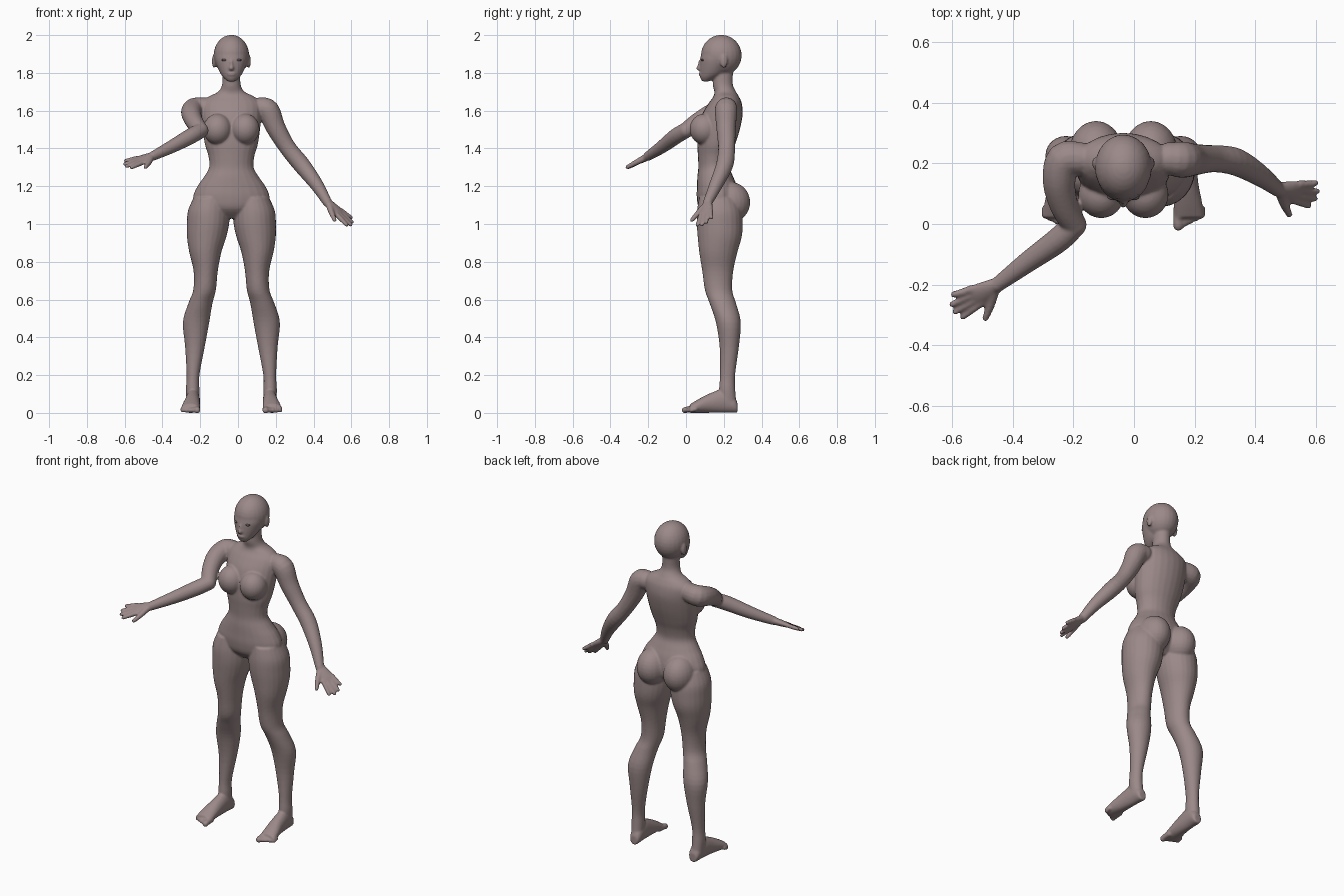
import bpy, bmesh
from math import sin, cos, tau
from mathutils import Vector, Matrix

cube = bpy.data.objects.get("Cube")
if cube:
    bpy.data.objects.remove(cube, do_unlink=True)

MID = -0.035  # x of the body's plane of symmetry
SIDES = (-1, 1)


def material(name, rgb):
    mat = bpy.data.materials.new(name)
    mat.use_nodes = True
    mat.diffuse_color = (*rgb, 1)
    mat.node_tree.nodes["Principled BSDF"].inputs["Base Color"].default_value = (*rgb, 1)
    return mat


skin = material("skin", (0.33, 0.25, 0.25))
fabric = material("dark fabric", (0.125, 0.105, 0.11))

form = bmesh.new()  # overlapping closed volumes, fused into one skin later


def spline(rows, steps=4):
    """Smoothly interpolate rows of numbers."""
    padded = [rows[0], *rows, rows[-1]]
    result = []
    for i in range(len(rows) - 1):
        for step in range(steps):
            t = step / steps
            result.append([
                q + 0.5 * t * (r - p + t * (2 * p - 5 * q + 4 * r - s + t * (3 * (q - r) + s - p)))
                for p, q, r, s in zip(*padded[i:i + 4])])
    return result + [list(rows[-1])]


def loft(rings, sides=24):
    """Skin a closed volume over rings given as centre and two half axes."""
    loops = []
    for centre, u, v in rings:
        loops.append([form.verts.new(centre + u * cos(tau * k / sides) + v * sin(tau * k / sides))
                      for k in range(sides)])
    for low, high in zip(loops, loops[1:]):
        for k in range(sides):
            n = (k + 1) % sides
            form.faces.new((low[k], low[n], high[n], high[k]))
    form.faces.new(loops[0][::-1])
    form.faces.new(loops[-1])


def stack(rows, side=1):
    """Upright volume from rows of height, x centre, half width, front y, back y."""
    loft([(Vector((MID + side * x, (front + back) / 2, z)),
           Vector((w, 0, 0)), Vector((0, (back - front) / 2, 0)))
          for z, x, w, front, back in spline(rows)])


def ball(centre, radii):
    bmesh.ops.create_uvsphere(form, u_segments=24, v_segments=16, radius=1,
                              matrix=Matrix.LocRotScale(Vector(centre), None, Vector(radii)))


def tube(rows):
    """Round-ended limb from rows of x, y, z, radius."""
    path = spline(rows)
    points = [Vector(p[:3]) for p in path]
    rings = []
    for i, p in enumerate(points):
        along = points[min(i + 1, len(points) - 1)] - points[max(i - 1, 0)]
        u = along.cross(Vector((0, 0.2, 1))).normalized()
        v = along.cross(u).normalized()
        rings.append((p, u * path[i][3], v * path[i][3]))
    loft(rings, 16)
    for row in (rows[0], rows[-1]):
        ball(row[:3], [row[3]] * 3)


def hand(wrist, along, thumbward):
    """Palm, four spread fingers and a thumb."""
    wrist, d = Vector(wrist), Vector(along).normalized()
    s = Vector(thumbward)
    s = (s - d * s.dot(d)).normalized()
    n = d.cross(s)
    palm = [(-0.01, 0.023, 0.021), (0.04, 0.034, 0.019), (0.08, 0.041, 0.015), (0.098, 0.036, 0.011)]
    loft([(wrist + d * t, s * w, n * h) for t, w, h in spline(palm)])

    def digit(*steps):
        tube([(*(wrist + d * t + s * w), r) for t, w, r in steps])

    for i, reach in zip((-1.5, -0.5, 0.5, 1.5), (0.145, 0.168, 0.175, 0.162)):
        digit((0.08, i * 0.02, 0.013), (0.12, i * 0.024, 0.0125), (reach, i * 0.029, 0.01))
    digit((0.02, 0.012, 0.018), (0.06, 0.052, 0.015), (0.1, 0.085, 0.011))


# Torso and neck
stack([
    (1.03, 0, 0.08, 0.12, 0.22), (1.08, 0, 0.18, 0.07, 0.27), (1.14, 0, 0.203, 0.057, 0.28),
    (1.20, 0, 0.18, 0.058, 0.27), (1.25, 0, 0.145, 0.06, 0.25), (1.30, 0, 0.118, 0.065, 0.232),
    (1.36, 0, 0.122, 0.063, 0.24), (1.42, 0, 0.14, 0.06, 0.26), (1.50, 0, 0.152, 0.065, 0.285),
    (1.58, 0, 0.158, 0.085, 0.3), (1.64, 0, 0.155, 0.12, 0.295), (1.675, 0, 0.12, 0.145, 0.28),
    (1.70, 0, 0.07, 0.15, 0.265), (1.74, 0, 0.049, 0.142, 0.248), (1.82, 0, 0.046, 0.145, 0.25)])

# Head: skull, face, nose, lips
ball((MID, 0.187, 1.893), (0.094, 0.108, 0.108))
stack([
    (1.755, 0, 0.02, 0.086, 0.12), (1.775, 0, 0.042, 0.075, 0.17), (1.80, 0, 0.06, 0.073, 0.21),
    (1.84, 0, 0.078, 0.073, 0.24), (1.88, 0, 0.087, 0.076, 0.25), (1.93, 0, 0.08, 0.09, 0.25)])
ball((MID, 0.074, 1.825), (0.014, 0.021, 0.014))
ball((MID, 0.081, 1.845), (0.01, 0.018, 0.03))
ball((MID, 0.08, 1.793), (0.024, 0.014, 0.01))

for side in SIDES:
    ball((MID + side * 0.092, 0.2, 1.862), (0.011, 0.02, 0.036))       # ear
    ball((MID + side * 0.073, 0.097, 1.502), (0.076, 0.078, 0.082))    # breast
    ball((MID + side * 0.09, 0.232, 1.115), (0.09, 0.108, 0.108))      # buttock
    ball((MID + side * 0.142, 0.135, 0.67), (0.04, 0.038, 0.045))      # kneecap

    # Leg
    stack([
        (1.14, 0.11, 0.09, 0.07, 0.27), (1.07, 0.12, 0.11, 0.058, 0.295), (1.0, 0.124, 0.112, 0.057, 0.3),
        (0.93, 0.131, 0.104, 0.062, 0.295), (0.85, 0.138, 0.085, 0.07, 0.272), (0.75, 0.136, 0.064, 0.086, 0.25),
        (0.65, 0.142, 0.06, 0.1, 0.245), (0.58, 0.164, 0.064, 0.125, 0.265), (0.48, 0.187, 0.07, 0.158, 0.29),
        (0.35, 0.193, 0.052, 0.178, 0.28), (0.2, 0.203, 0.034, 0.18, 0.26), (0.12, 0.205, 0.036, 0.175, 0.261),
        (0.04, 0.203, 0.033, 0.185, 0.268)], side)

    # Foot, from heel to ball
    foot = [(0.272, 0.2, 0.022, 0.055), (0.255, 0.2, 0.033, 0.085), (0.2, 0.203, 0.037, 0.125),
            (0.13, 0.207, 0.041, 0.105), (0.07, 0.213, 0.047, 0.075), (0.02, 0.217, 0.05, 0.045)]
    loft([(Vector((MID + side * x, y, h / 2)), Vector((w, 0, 0)), Vector((0, 0, h / 2)))
          for y, x, w, h in spline(foot)])
    for k in range(5):
        x = MID + side * (0.181 + k * 0.019)
        r = 0.013 if k else 0.017
        tube([(x, 0.05, 0.02, r), (x, 0.01 + k * 0.007, 0.018, r), (x, k * 0.009 - 0.006, 0.014, r)])

# Left arm, lowered
tube([(0.12, 0.215, 1.615, 0.055), (0.16, 0.212, 1.6, 0.06), (0.2, 0.212, 1.51, 0.052),
      (0.262, 0.215, 1.405, 0.045), (0.335, 0.205, 1.315, 0.046), (0.415, 0.16, 1.21, 0.036),
      (0.473, 0.115, 1.115, 0.025)])
hand((0.473, 0.115, 1.115), (0.13, -0.02, -0.115), (-0.4, -0.85, -0.35))

# Right arm, bent forward at the elbow
tube([(-0.18, 0.215, 1.615, 0.055), (-0.23, 0.21, 1.608, 0.06), (-0.247, 0.14, 1.585, 0.054),
      (-0.23, 0.06, 1.54, 0.047), (-0.197, -0.002, 1.495, 0.041)])
tube([(-0.197, -0.002, 1.495, 0.041), (-0.25, -0.053, 1.465, 0.042), (-0.35, -0.125, 1.41, 0.035),
      (-0.45, -0.2, 1.36, 0.025)])
hand((-0.45, -0.2, 1.36), (-0.15, -0.08, -0.05), (0.5, -0.76, -0.36))

# Fuse the volumes into one smooth body
bmesh.ops.recalc_face_normals(form, faces=form.faces[:])
rough = bpy.data.meshes.new("rough_body")
form.to_mesh(rough)
form.free()
body = bpy.data.objects.new("body", rough)
bpy.context.collection.objects.link(body)
remesh = body.modifiers.new("fuse", 'REMESH')
remesh.mode = 'VOXEL'
remesh.voxel_size = 0.006
soften = body.modifiers.new("soften", 'SMOOTH')
soften.factor = 0.5
soften.iterations = 4
graph = bpy.context.evaluated_depsgraph_get()
fused = bpy.data.meshes.new_from_object(body.evaluated_get(graph))
body.modifiers.clear()
body.data = fused
bpy.data.meshes.remove(rough)
fused.name = "body"


def clothing(p):
    """Positive inside the bra top or the briefs."""
    x, y, z = p
    u = abs(x - MID)
    top = min(z - 1.405, 1.685 - z,
              1.525 + 1.5 * u - z,                          # neckline
              0.155 - 0.25 * (z - 1.55) - u,                # strap edge
              min(0.16, 0.13 + 0.6 * (y - 0.03)) - u,       # keeps off the arms
              max(0.19 - y, 1.57 - z))                      # low back
    behind = max(0, y - 0.1)
    leg_line = max(1.02, 1.03 + max(0, u - 0.03) - 0.9 * behind)
    briefs = min(1.18 + 0.3 * u + 0.15 * behind - z, z - leg_line, 0.3 - u)
    return max(top, briefs)


# Cut the garment outlines into the surface and colour the faces inside
bm = bmesh.new()
bm.from_mesh(fused)
value = {v: clothing(v.co) for v in bm.verts}
cuts = []
for edge in list(bm.edges):
    a, b = edge.verts
    if value[a] * value[b] < 0:
        cuts.append(bmesh.utils.edge_split(edge, a, value[a] / (value[a] - value[b]))[1])
bmesh.ops.connect_verts(bm, verts=cuts)
for face in bm.faces:
    face.smooth = True
    face.material_index = int(clothing(face.calc_center_median()) > 0)
bm.to_mesh(fused)
bm.free()
fused.materials.clear()
fused.materials.append(skin)
fused.materials.append(fabric)

# Eyes
for side, label in zip(SIDES, ("right", "left")):
    bm = bmesh.new()
    bmesh.ops.create_uvsphere(bm, u_segments=16, v_segments=10, radius=1, matrix=Matrix.LocRotScale(
        Vector((MID + side * 0.036, 0.09, 1.868)), None, Vector((0.017, 0.011, 0.007))))
    for face in bm.faces:
        face.smooth = True
    mesh = bpy.data.meshes.new(label + "_eye")
    bm.to_mesh(mesh)
    bm.free()
    mesh.materials.append(fabric)
    bpy.context.collection.objects.link(bpy.data.objects.new(label + "_eye", mesh))
